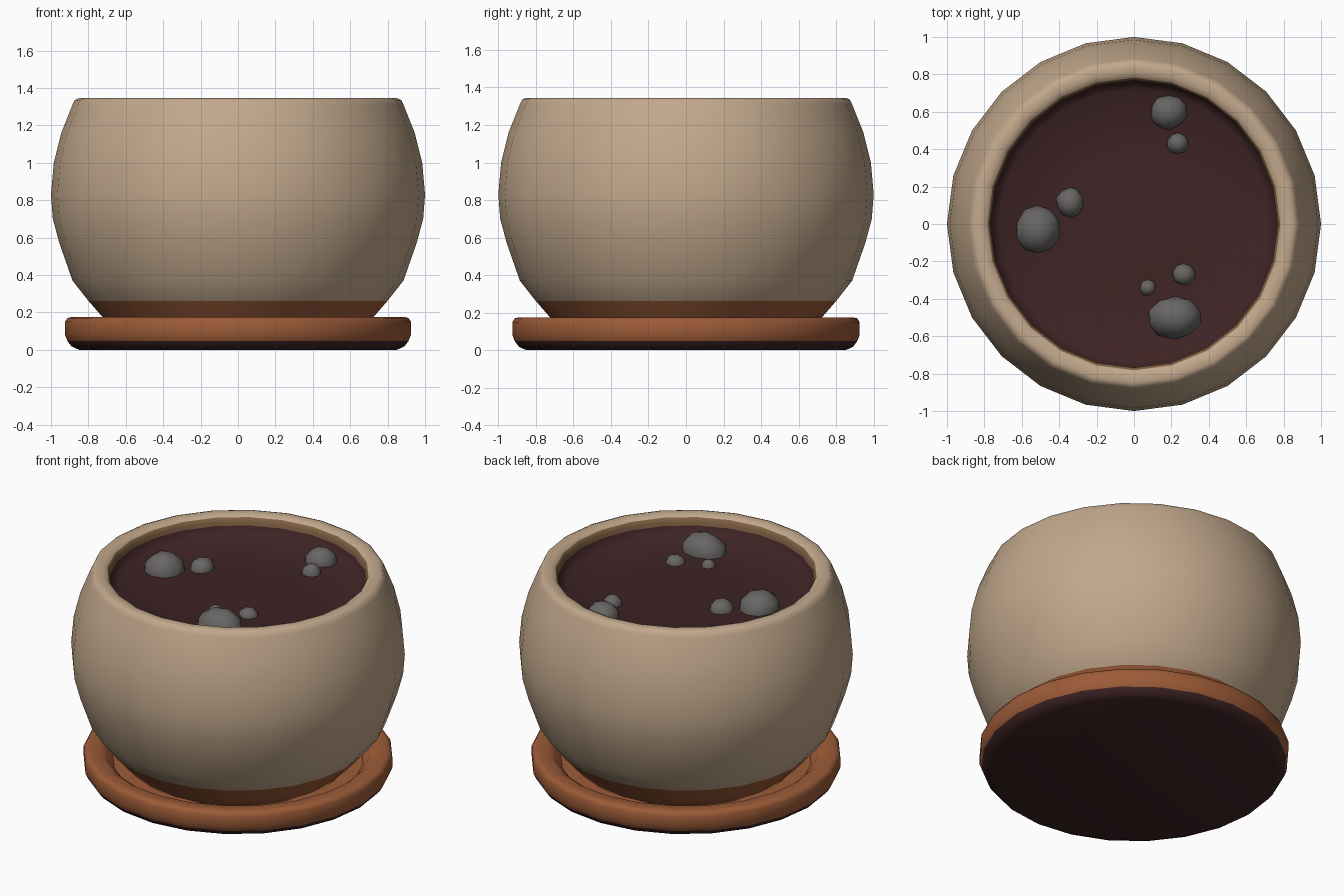
import bpy, bmesh, math, random
from mathutils import Vector

if "Cube" in bpy.data.objects:
    bpy.data.objects.remove(bpy.data.objects["Cube"])

random.seed(4)
SIDES = 24


def material(name, rgb):
    m = bpy.data.materials.new(name)
    lin = [((c / 255 + 0.055) / 1.055) ** 2.4 for c in rgb]
    m.diffuse_color = (*lin, 1)
    m.use_nodes = True
    m.node_tree.nodes["Principled BSDF"].inputs["Base Color"].default_value = m.diffuse_color
    return m


TAN = material("tan glaze", (194, 168, 140))
CLAY = material("terracotta", (156, 91, 56))
INNER = material("inner brown", (128, 96, 66))
SOIL = material("dark soil", (63, 36, 37))
STONE = material("grey stone", (104, 102, 101))


def finish(name, bm, mats, angle):
    bmesh.ops.recalc_face_normals(bm, faces=bm.faces)
    mesh = bpy.data.meshes.new(name)
    bm.to_mesh(mesh)
    bm.free()
    for m in mats:
        mesh.materials.append(m)
    ob = bpy.data.objects.new(name, mesh)
    bpy.context.collection.objects.link(ob)
    bpy.ops.object.select_all(action='DESELECT')
    ob.select_set(True)
    bpy.context.view_layer.objects.active = ob
    bpy.ops.object.shade_smooth_by_angle(angle=math.radians(angle))
    return ob


def lathe(name, profile, mats, angle=50):
    """Spin (radius, height, material of the band that follows); radius 0 closes an end."""
    bm = bmesh.new()
    rings = []
    for r, z, _ in profile:
        n = SIDES if r > 0 else 1
        rings.append([bm.verts.new((r * math.cos(2 * math.pi * i / SIDES),
                                    r * math.sin(2 * math.pi * i / SIDES), z)) for i in range(n)])
    for k in range(len(rings) - 1):
        a, b = rings[k], rings[k + 1]
        for i in range(SIDES):
            j = (i + 1) % SIDES
            quad = [a[i % len(a)], a[j % len(a)], b[j % len(b)], b[i % len(b)]]
            f = bm.faces.new(list(dict.fromkeys(quad)))
            f.material_index = profile[k][2]
    return finish(name, bm, mats, angle)


# Round pot: terracotta foot, tan body, rolled rim, brown inner wall
lathe("pot", [
    (0, 0.10, 0), (0.66, 0.10, 0), (0.72, 0.17, 0), (0.80, 0.262, 1),
    (0.885, 0.37, 1), (0.955, 0.57, 1), (0.99, 0.70, 1), (1.0, 0.83, 1),
    (0.985, 1.0, 1), (0.945, 1.16, 1), (0.885, 1.31, 1), (0.872, 1.336, 1),
    (0.85, 1.345, 1), (0.81, 1.343, 1), (0.782, 1.33, 2), (0.768, 1.305, 2),
    (0.766, 1.20, 2)], [CLAY, TAN, INNER])

# Saucer: dark underside, terracotta wall and rolled lip
lathe("saucer", [
    (0, 0, 0), (0.85, 0, 0), (0.89, 0.018, 0), (0.912, 0.048, 1),
    (0.925, 0.08, 1), (0.925, 0.15, 1), (0.912, 0.17, 1), (0.89, 0.175, 1),
    (0.82, 0.172, 1), (0.79, 0.15, 1), (0.75, 0.10, 1), (0, 0.10, 1)], [SOIL, CLAY])

# Soil, banked slightly against the pot wall
lathe("soil", [(0.77, 1.288, 0), (0.755, 1.25, 0), (0.72, 1.226, 0),
               (0.4, 1.222, 0), (0, 1.222, 0)], [SOIL])

# Stones: x, y, radius in x, radius in y, top height
stones = [(0.185, 0.60, 0.10, 0.095, 1.315), (0.235, 0.43, 0.06, 0.06, 1.285),
          (-0.34, 0.115, 0.077, 0.082, 1.29), (-0.515, -0.03, 0.118, 0.13, 1.335),
          (0.265, -0.27, 0.062, 0.06, 1.272), (0.075, -0.34, 0.046, 0.044, 1.265),
          (0.22, -0.50, 0.147, 0.118, 1.34)]
for n, (x, y, rx, ry, top) in enumerate(stones):
    bm = bmesh.new()
    bmesh.ops.create_icosphere(bm, subdivisions=2, radius=1)
    base = 1.215
    for v in bm.verts:
        k = random.uniform(0.92, 1.07)
        v.co = Vector((x + v.co.x * rx * k, y + v.co.y * ry * k,
                       base + v.co.z * (top - base)))
    finish(f"stone_{n + 1}", bm, [STONE], 60)
